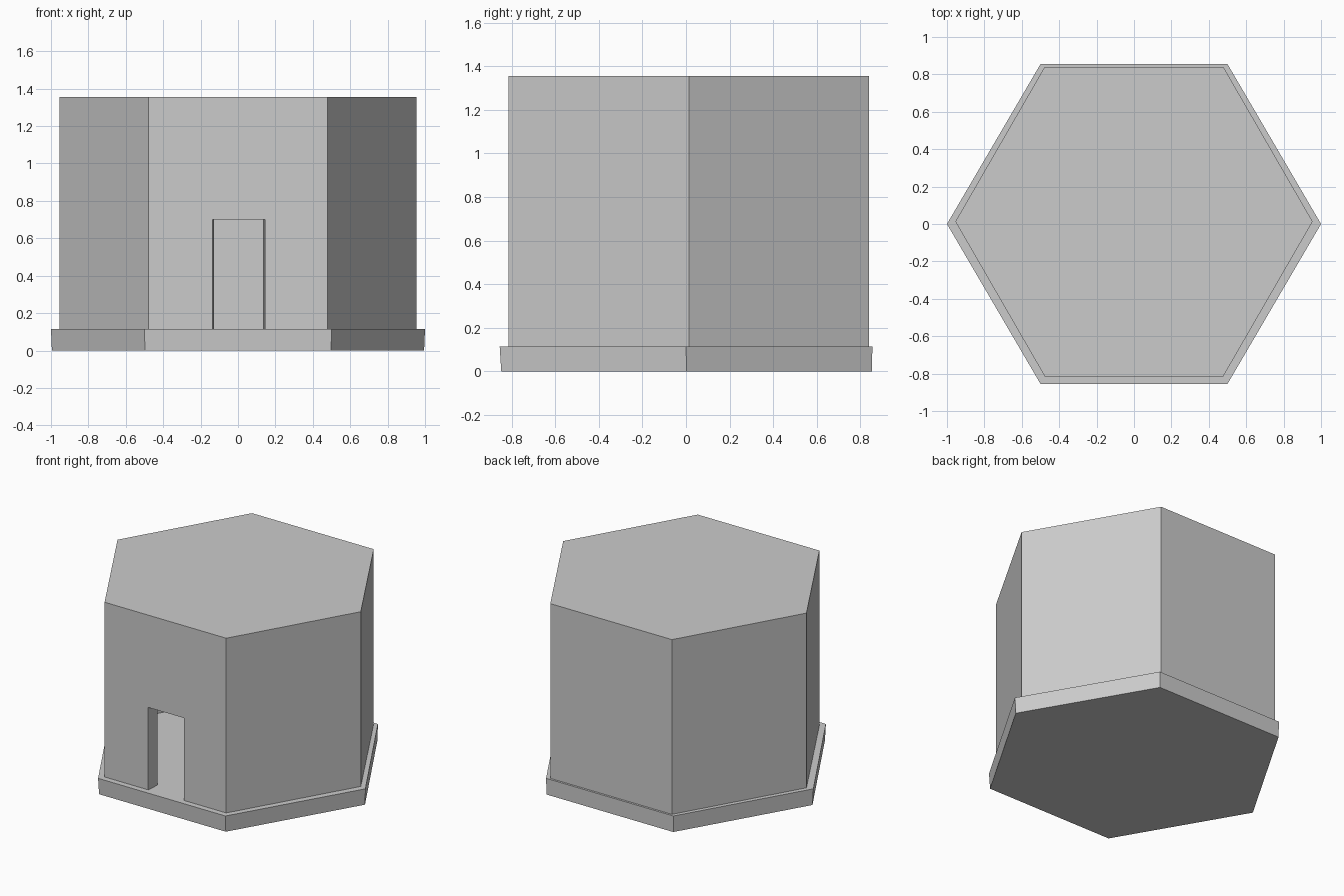
import bpy, bmesh
from math import cos, sin, pi

if "Cube" in bpy.data.objects:
    bpy.data.objects.remove(bpy.data.objects["Cube"])


def prism(name, low, high, z0, z1):
    """Closed prism between a lower and an upper outline."""
    n = len(low)
    bm = bmesh.new()
    a = [bm.verts.new((x, y, z0)) for x, y in low]
    b = [bm.verts.new((x, y, z1)) for x, y in high]
    bm.faces.new(a[::-1])
    bm.faces.new(b)
    for i in range(n):
        j = (i + 1) % n
        bm.faces.new((a[i], a[j], b[j], b[i]))
    bmesh.ops.recalc_face_normals(bm, faces=bm.faces)
    mesh = bpy.data.meshes.new(name)
    bm.to_mesh(mesh)
    bm.free()
    ob = bpy.data.objects.new(name, mesh)
    bpy.context.collection.objects.link(ob)
    return ob


def hexagon(r, cy=0.0, ry=None):
    ry = ry or r
    return [(r * cos(i * pi / 3), cy + ry * sin(i * pi / 3)) for i in range(6)]


def cut(target, cutter):
    mod = target.modifiers.new("cut", 'BOOLEAN')
    mod.operation = 'DIFFERENCE'
    mod.solver = 'EXACT'
    mod.object = cutter
    bpy.context.view_layer.objects.active = target
    bpy.ops.object.modifier_apply(modifier=mod.name)
    bpy.data.objects.remove(cutter)


FLOOR, ROOF, CY = 0.115, 1.355, 0.013

# stepped base slab
prism("base_slab", hexagon(0.995, 0.003, 0.982), hexagon(1.0, 0.0, 0.987), 0.0, FLOOR)

# six-sided walls with a flat roof
walls = prism("walls_and_roof", hexagon(0.955, CY), hexagon(0.955, CY), FLOOR, ROOF)

# hollow room
room = hexagon(0.845, CY)
cut(walls, prism("room_cutter", room, room, FLOOR - 0.1, ROOF - 0.1))

# doorway, narrowing slightly inwards
door = [(-0.143, -0.914), (0.156, -0.914), (0.123, -0.614), (-0.119, -0.614)]
cut(walls, prism("door_cutter", door, door, FLOOR - 0.1, 0.70))
